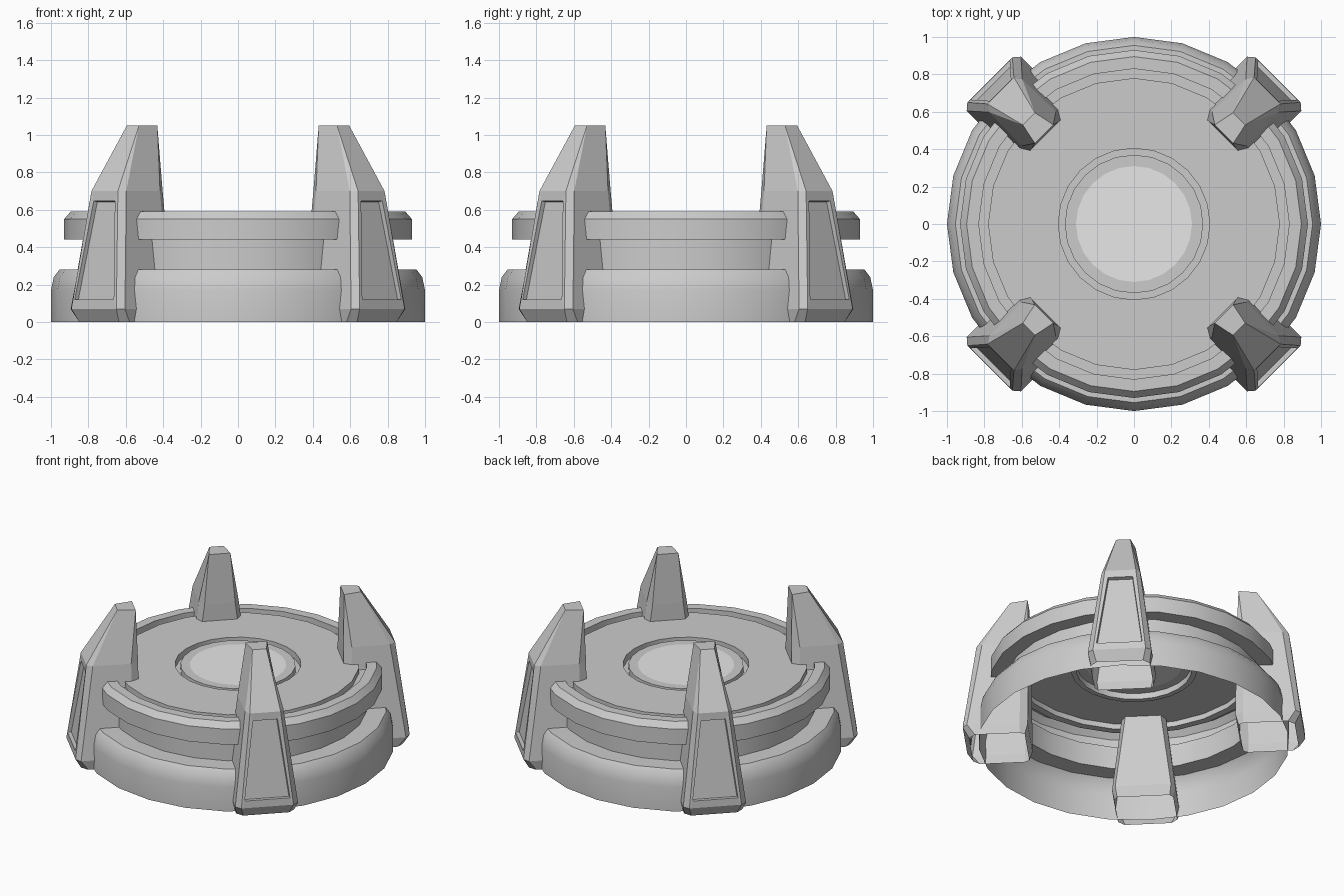
import bpy, bmesh, math
from mathutils import Matrix

cube = bpy.data.objects.get("Cube")
if cube:
    bpy.data.objects.remove(cube, do_unlink=True)


def material(name, value):
    m = bpy.data.materials.new(name)
    m.use_nodes = True
    colour = (value, value, value, 1)
    m.diffuse_color = colour
    m.node_tree.nodes["Principled BSDF"].inputs["Base Color"].default_value = colour
    return m


grey = material("body_grey", 0.6)
pale = material("pale_grey", 0.8)


def make_object(name, bm, mats):
    mesh = bpy.data.meshes.new(name)
    bm.to_mesh(mesh)
    bm.free()
    for m in mats:
        mesh.materials.append(m)
    ob = bpy.data.objects.new(name, mesh)
    bpy.context.collection.objects.link(ob)
    return ob


# Round platform: an open-bottomed shell turned from one profile (radius, height)
profile = [
    (1.0, 0), (1.0, 0.17), (0.985, 0.24), (0.955, 0.28),   # lower skirt
    (0.83, 0.28), (0.83, 0.44),                            # waist
    (0.93, 0.44), (0.93, 0.55), (0.895, 0.59),             # upper ring
    (0.83, 0.59), (0.83, 0.545), (0.78, 0.545), (0.78, 0.583),
    (0.405, 0.583), (0.405, 0.535),                        # groove round the centre
    (0.37, 0.535), (0.37, 0.577), (0.31, 0.577), (0, 0.577),
]
bm = bmesh.new()
verts = [bm.verts.new((0, r, z)) for r, z in profile]
edges = [bm.edges.new(pair) for pair in zip(verts, verts[1:])]
bmesh.ops.spin(bm, geom=verts + edges, cent=(0, 0, 0), axis=(0, 0, 1),
               angle=math.tau, steps=24, use_merge=True)
bmesh.ops.remove_doubles(bm, verts=bm.verts, dist=0.0005)
bmesh.ops.recalc_face_normals(bm, faces=bm.faces)
centre = min(bm.faces, key=lambda f: f.calc_center_median().xy.length)
if centre.normal.z < 0:
    bmesh.ops.reverse_faces(bm, faces=bm.faces)
# Pale disc in the middle of the deck
for f in bm.faces:
    f.material_index = int(f.calc_center_median().xy.length < 0.3)
platform = make_object("platform", bm, [grey, pale])
bpy.ops.object.select_all(action="DESELECT")
platform.select_set(True)
bpy.context.view_layer.objects.active = platform
bpy.ops.object.shade_smooth_by_angle(angle=math.radians(30))

# Corner post sections: height, then (outward, half width) from inner to outer face
# (the chamfers run out to nothing at the top)
sections = [
    (0.0, [(0.69, 0.17), (0.72, 0.19), (1.01, 0.19), (1.05, 0.15)]),
    (0.07, [(0.67, 0.18), (0.72, 0.205), (1.06, 0.205), (1.09, 0.17)]),
    (0.70, [(0.67, 0.10), (0.72, 0.13), (0.97, 0.125), (1.008, 0.10)]),
    (1.05, [(0.68, 0.07), (0.68, 0.07), (0.795, 0.046), (0.795, 0.046)]),
]


def corner_post(name, degrees):
    bm = bmesh.new()
    rings = []
    for z, half in sections:
        loop = half + [(u, -v) for u, v in reversed(half)]
        rings.append([bm.verts.new((u, v, z)) for u, v in loop])
    for low, high in zip(rings, rings[1:]):
        for i in range(len(low)):
            j = (i + 1) % len(low)
            bm.faces.new((low[i], low[j], high[j], high[i]))
    bottom = bm.faces.new(rings[0])
    bm.faces.new(rings[-1])
    bmesh.ops.remove_doubles(bm, verts=bm.verts, dist=0.0005)
    bmesh.ops.recalc_face_normals(bm, faces=bm.faces)
    # The post is hollow and open underneath
    bmesh.ops.delete(bm, geom=[bottom], context="FACES_ONLY")

    # Sunken panel on the tall outer face
    outer = max(bm.faces, key=lambda f: (f.normal.x > 0.9) * f.calc_area())
    inward = -outer.normal.copy()
    bmesh.ops.inset_region(bm, faces=[outer], thickness=0.03)
    for v in outer.verts:
        v.co.z += 0.03 if v.co.z < 0.3 else -0.03
    bmesh.ops.inset_region(bm, faces=[outer], thickness=0.004)
    bmesh.ops.translate(bm, verts=outer.verts, vec=inward * 0.025)

    bmesh.ops.transform(bm, verts=bm.verts,
                        matrix=Matrix.Rotation(math.radians(degrees), 4, "Z"))
    return make_object(name, bm, [grey])


for name, degrees in (("back_left_post", 45), ("back_right_post", 135),
                      ("front_right_post", 225), ("front_left_post", 315)):
    corner_post(name, degrees)
